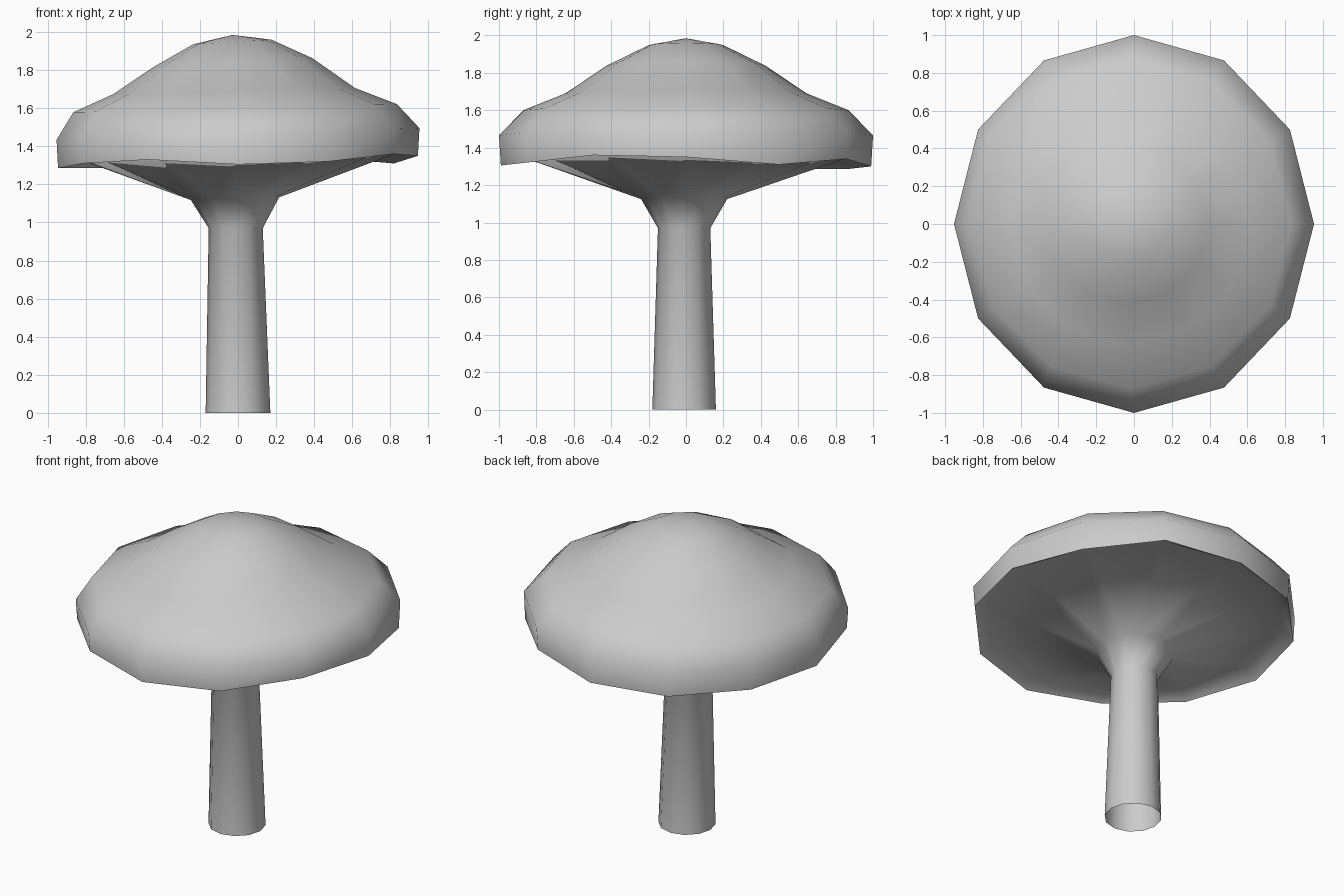
import bpy, bmesh, math

SIDES = 12
if "Cube" in bpy.data.objects:
    bpy.data.objects.remove(bpy.data.objects["Cube"], do_unlink=True)

grey = bpy.data.materials.new("light grey")
grey.use_nodes = True
grey.diffuse_color = (0.6, 0.6, 0.6, 1)
grey.node_tree.nodes["Principled BSDF"].inputs["Base Color"].default_value = (0.6, 0.6, 0.6, 1)

# Uneven rim heights, counter-clockwise from +x
RIM = [1.35, 1.31, 1.34, 1.30, 1.285, 1.285, 1.285, 1.31, 1.33, 1.305, 1.32, 1.36]


def ring(rx, ry, z, tilt=0.0, cx=0.0, cy=0.0):
    """Points of one ring; z is a number or a list of heights."""
    pts = []
    for i in range(SIDES):
        a = math.tau * i / SIDES
        x, y = rx * math.cos(a), ry * math.sin(a)
        h = z[i] if isinstance(z, list) else z
        pts.append((x + cx, y + cy, h + tilt * x))
    return pts


def loft(name, rings, tip=None):
    """Skin rings from bottom to top, optionally closed with a tip."""
    bm = bmesh.new()
    loops = [[bm.verts.new(p) for p in r] for r in rings]
    for low, high in zip(loops, loops[1:]):
        for i in range(SIDES):
            j = (i + 1) % SIDES
            bm.faces.new((low[i], low[j], high[j], high[i]))
    if tip:
        top = bm.verts.new(tip)
        for i in range(SIDES):
            bm.faces.new((loops[-1][i], loops[-1][(i + 1) % SIDES], top))
    mesh = bpy.data.meshes.new(name)
    bm.to_mesh(mesh)
    bm.free()
    mesh.materials.append(grey)
    mesh.shade_smooth()
    obj = bpy.data.objects.new(name, mesh)
    bpy.context.collection.objects.link(obj)
    return obj


rim = ring(0.945, 0.99, RIM)

# Domed cap, slightly higher on the +x side
loft("cap", [
    rim,
    ring(0.953, 1.0, 1.465, 0.032),
    ring(0.85, 0.87, 1.60, 0.025, -0.015),
    ring(0.635, 0.645, 1.69, 0.025, -0.02),
    ring(0.42, 0.425, 1.838, 0.06, -0.03),
    ring(0.205, 0.2, 1.948, 0.06, -0.03),
], tip=(-0.03, 0, 1.985))

# Open hollow stem flaring into the underside of the cap
loft("stem_and_underside", [
    ring(0.17, 0.17, 0.0, cy=-0.01),
    ring(0.142, 0.14, 0.97, cx=-0.012, cy=-0.01),
    ring(0.232, 0.23, 1.125, 0.03, -0.016, -0.01),
    ring(0.88, 0.92, 1.365, 0.02),
    rim,
])
